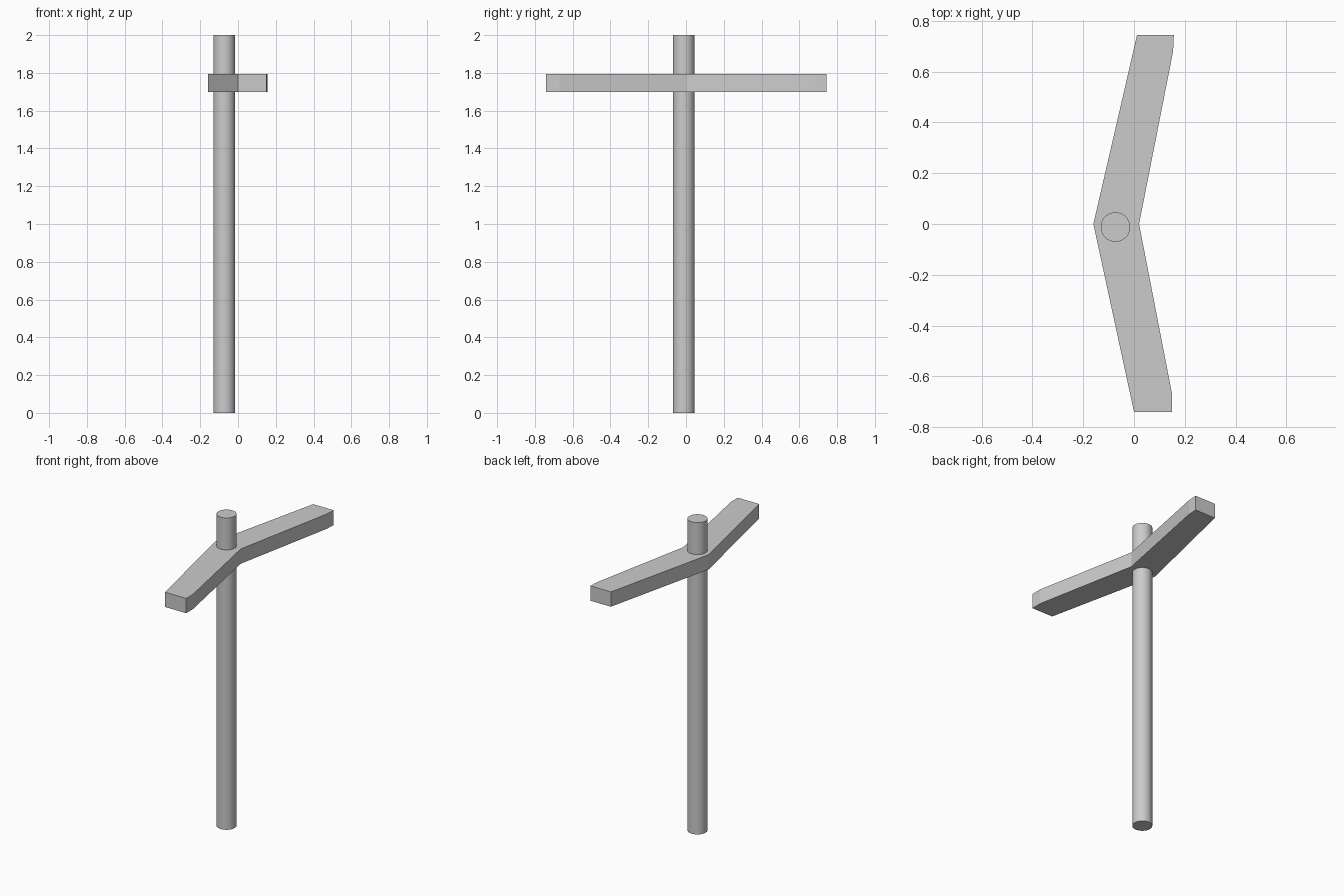
import bpy
import bmesh
import math

cube = bpy.data.objects.get("Cube")
if cube:
    bpy.data.objects.remove(cube, do_unlink=True)

# Single plain grey for the whole model
grey = bpy.data.materials.new("light_grey")
grey.use_nodes = True
colour = (0.6, 0.6, 0.6, 1)
grey.diffuse_color = colour
grey.node_tree.nodes["Principled BSDF"].inputs["Base Color"].default_value = colour


def prism(name, outline, bottom, top):
    """Extrude a flat outline upwards into a closed solid."""
    bm = bmesh.new()
    base = bm.faces.new([bm.verts.new((x, y, bottom)) for x, y in outline])
    extruded = bmesh.ops.extrude_face_region(bm, geom=[base], use_keep_orig=True)
    verts = [v for v in extruded["geom"] if isinstance(v, bmesh.types.BMVert)]
    bmesh.ops.translate(bm, vec=(0, 0, top - bottom), verts=verts)
    bmesh.ops.recalc_face_normals(bm, faces=bm.faces)
    mesh = bpy.data.meshes.new(name)
    bm.to_mesh(mesh)
    bm.free()
    mesh.materials.append(grey)
    obj = bpy.data.objects.new(name, mesh)
    bpy.context.collection.objects.link(obj)
    return obj


# Bent crossbar with clipped inner tips
prism("crossbar",
      [(-0.16, 0), (0, -0.74), (0.15, -0.74), (0.15, -0.67),
       (0.02, 0), (0.154, 0.68), (0.157, 0.745), (0.012, 0.745)],
      1.70, 1.795)

# Round upright pole passing through the crossbar
bpy.ops.mesh.primitive_cylinder_add(vertices=64, radius=0.058, depth=2,
                                    location=(-0.073, -0.012, 1))
pole = bpy.context.object
pole.name = "pole"
pole.data.materials.append(grey)
bpy.ops.object.shade_smooth_by_angle(angle=math.radians(30))
